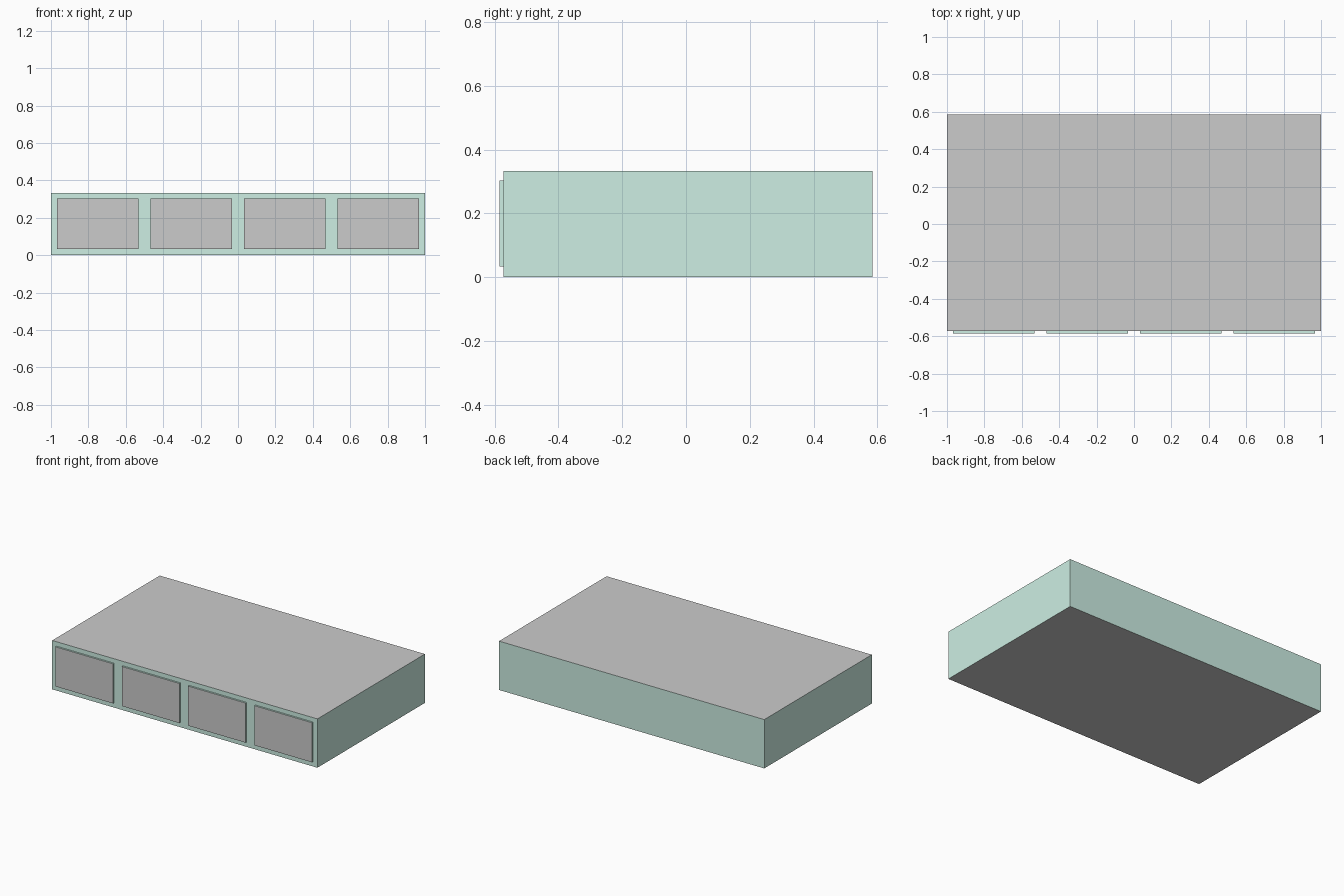
import bpy, bmesh

if "Cube" in bpy.data.objects:
    bpy.data.objects.remove(bpy.data.objects["Cube"])


def material(name, rgb):
    m = bpy.data.materials.new(name)
    m.diffuse_color = (*rgb, 1)
    m.use_nodes = True
    m.node_tree.nodes["Principled BSDF"].inputs["Base Color"].default_value = m.diffuse_color
    return m


green = material("green_paint", (0.61, 0.86, 0.77))
dark_grey = material("dark_grey", (0.53, 0.53, 0.53))
light_grey = material("light_grey", (0.69, 0.69, 0.69))


def box(name, lo, hi, face_mat, is_face):
    """Green box whose faces picked by is_face(normal) get face_mat."""
    bm = bmesh.new()
    bmesh.ops.create_cube(bm, size=1)
    for v in bm.verts:
        v.co = [(a + b) / 2 + c * (b - a) for a, b, c in zip(lo, hi, v.co)]
    bm.normal_update()
    for f in bm.faces:
        f.material_index = int(is_face(f.normal))
    mesh = bpy.data.meshes.new(name)
    bm.to_mesh(mesh)
    bm.free()
    mesh.materials.append(green)
    mesh.materials.append(face_mat)
    ob = bpy.data.objects.new(name, mesh)
    bpy.context.collection.objects.link(ob)
    return ob


# Cabinet body: green sides, dark grey top and bottom
FRONT = -0.573
box("cabinet_body", (-1, FRONT, 0), (1, 0.585, 0.333),
    dark_grey, lambda n: abs(n.z) > 0.5)

# Four raised front panels: green edges, light grey faces
for i in range(4):
    x = -0.75 + 0.5 * i
    box(f"front_panel_{i + 1}", (x - 0.217, -0.585, 0.033),
        (x + 0.217, FRONT, 0.303), light_grey, lambda n: n.y < -0.5)
